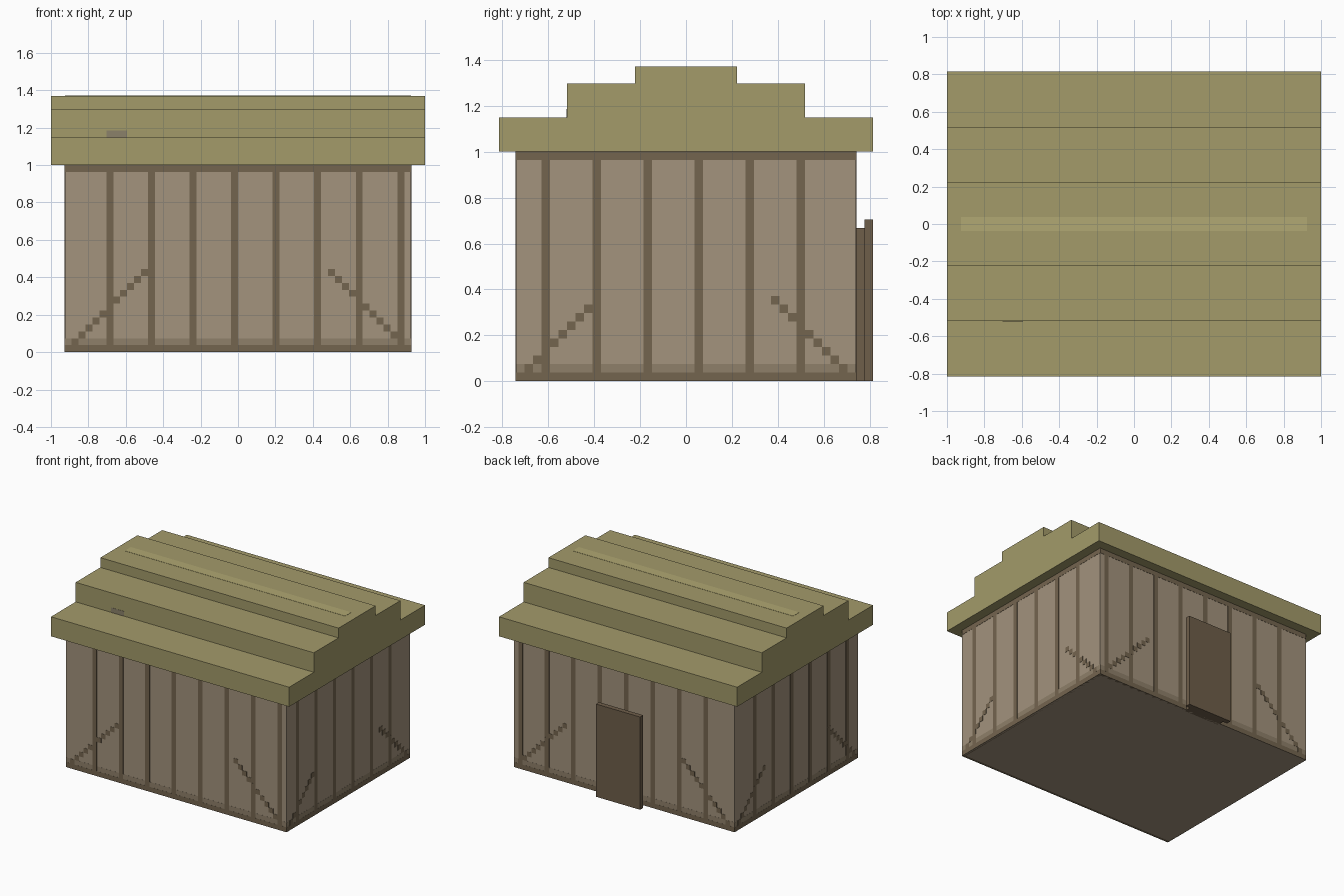
import bpy, bmesh
from mathutils import Vector

if "Cube" in bpy.data.objects:
    bpy.data.objects.remove(bpy.data.objects["Cube"])

V = 2 / 54          # block unit: the roof is 54 blocks long
E = 0.0015 / V      # how far flush timber stands proud, in blocks


def mat(name, rgb):
    m = bpy.data.materials.new(name)
    m.diffuse_color = [(c / 255 / 12.92 if c < 11 else ((c / 255 + 0.055) / 1.055) ** 2.4) for c in rgb] + [1]
    m.use_nodes = True
    m.node_tree.nodes["Principled BSDF"].inputs["Base Color"].default_value = m.diffuse_color
    return m


PLASTER = mat("plaster", (163, 147, 125))
TIMBER = mat("timber", (116, 101, 79))
DAMP = mat("damp_plaster", (143, 128, 106))
THATCH = mat("thatch", (163, 155, 106))
RIDGE = mat("ridge_thatch", (177, 168, 115))
DOOR = mat("door_wood", (110, 94, 74))
PATCH = mat("patch", (139, 129, 106))


def finish(name, bm, material):
    bmesh.ops.recalc_face_normals(bm, faces=bm.faces)
    me = bpy.data.meshes.new(name)
    bm.to_mesh(me)
    bm.free()
    me.materials.append(material)
    ob = bpy.data.objects.new(name, me)
    bpy.context.collection.objects.link(ob)
    return ob


def boxes(name, spans, material):
    """One object made of boxes, each (x0, x1, y0, y1, z0, z1) in blocks."""
    bm = bmesh.new()
    for x0, x1, y0, y1, z0, z1 in spans:
        vs = bmesh.ops.create_cube(bm, size=1)["verts"]
        for v in vs:
            v.co = Vector((x1 if v.co.x > 0 else x0, y1 if v.co.y > 0 else y0,
                           z1 if v.co.z > 0 else z0)) * V
    return finish(name, bm, material)


def on_wall(side, a0, a1, z0, z1, lift=E):
    """Strip on a wall; a runs along the wall."""
    if side in ("front", "back"):
        y = (-20 - lift, -19.5) if side == "front" else (19.5, 20 + lift)
        return (a0, a1, *y, z0, z1)
    x = (-25 - lift, -24.5) if side == "left" else (24.5, 25 + lift)
    return (*x, a0, a1, z0, z1)


# Wall block
boxes("walls", [(-25, 25, -20, 20, 0, 27)], PLASTER)

# Timber framing on all four walls
for side, half, first, count, brace in (("front", 25, -19, 8, 11), ("back", 25, -19, 8, 11),
                                        ("left", 20, -17, 6, 9), ("right", 20, -17, 6, 9)):
    boxes(side + "_damp_band", [on_wall(side, -half, half, 1, 2, E / 2)], DAMP)
    boxes(side + "_rails", [on_wall(side, -half, half, z, z + 1) for z in (0, 26)], TIMBER)
    boxes(side + "_posts", [on_wall(side, first + 6 * i, first + 6 * i + 1, 1, 26)
                            for i in range(count)], TIMBER)
    steps = []
    for i in range(1, brace + 1):
        steps.append(on_wall(side, -half + i, -half + i + 1, i, i + 1, E * 1.2))
        steps.append(on_wall(side, half - 1 - i, half - i, i, i + 1, E * 1.2))
    boxes(side + "_braces", steps, TIMBER)

# Stepped thatch roof: profile extruded along x
half_profile = [(22, 27), (22, 31), (14, 31), (14, 35), (6, 35), (6, 37)]
profile = half_profile + [(-y, z) for y, z in reversed(half_profile)]
bm = bmesh.new()
face = bm.faces.new([bm.verts.new((-27 * V, y * V, z * V)) for y, z in profile])
ext = bmesh.ops.extrude_face_region(bm, geom=[face])["geom"]
bmesh.ops.translate(bm, vec=(54 * V, 0, 0),
                    verts=[g for g in ext if isinstance(g, bmesh.types.BMVert)])
finish("roof", bm, THATCH)

# Ridge stripe and small patch on the front riser
boxes("ridge_stripe", [(-25, 25, -1, 1, 36.5, 37 + E)], RIDGE)
boxes("roof_patch", [(-19, -16, -14 - E, -13.5, 31, 32)], PATCH)

# Door on the back wall
boxes("door_frame", [(-4, 4, 19.5, 21, 0, 18)], DOOR)
boxes("door", [(-5, 5, 21, 22, 0, 19)], DOOR)
